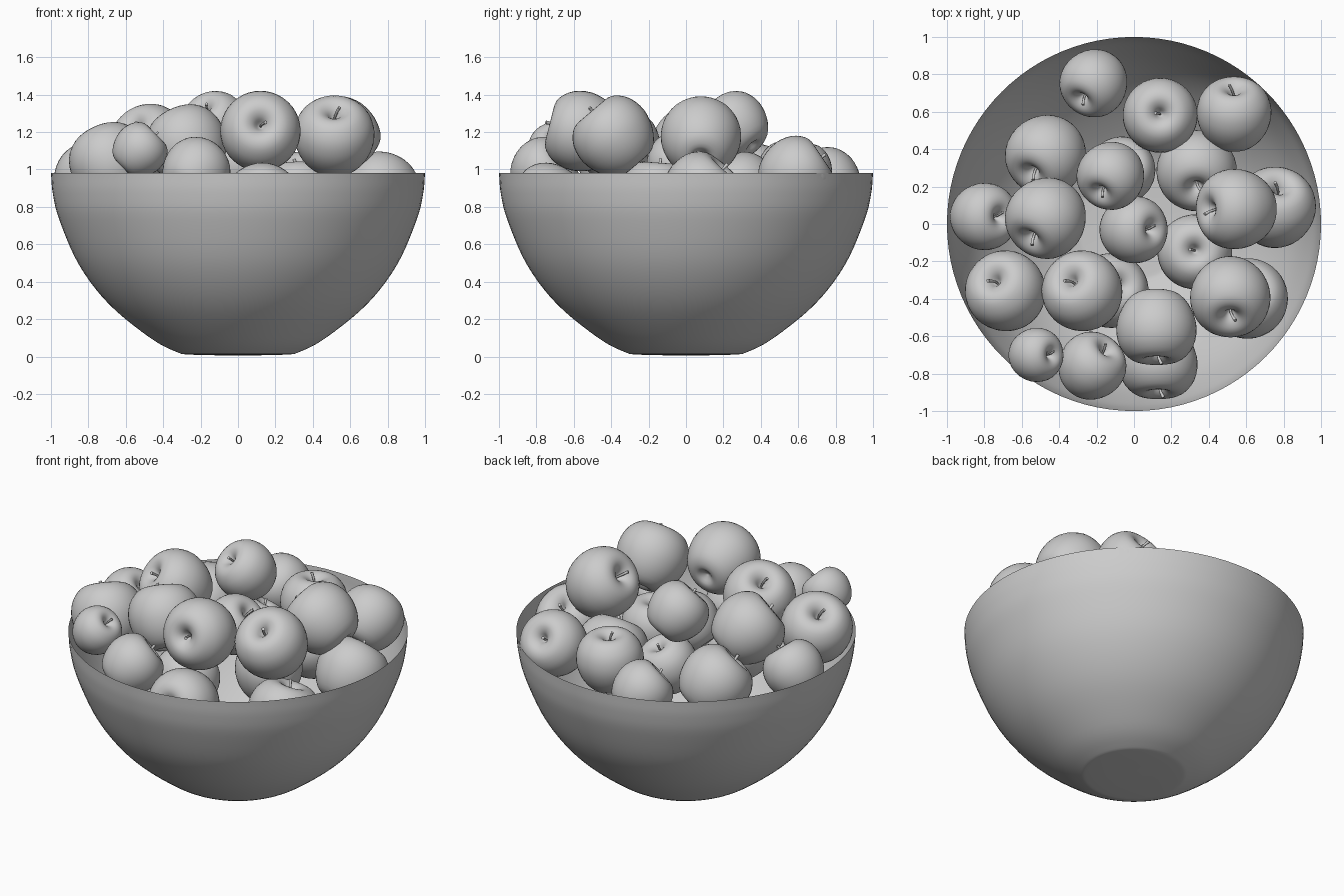
import bpy, math
from mathutils import Vector

if "Cube" in bpy.data.objects:
    bpy.data.objects.remove(bpy.data.objects["Cube"])

grey = bpy.data.materials.new("plain_grey")
grey.use_nodes = True
grey.diffuse_color = (0.6, 0.6, 0.6, 1)
grey.node_tree.nodes["Principled BSDF"].inputs["Base Color"].default_value = (0.6, 0.6, 0.6, 1)


def smooth_path(points, steps):
    """Catmull-Rom samples through a short list of (radius, height) points."""
    pts = [Vector(p) for p in points]
    ext = [2 * pts[0] - pts[1]] + pts + [2 * pts[-1] - pts[-2]]
    out = []
    for a, b, c, d in zip(ext, ext[1:], ext[2:], ext[3:]):
        for i in range(steps):
            t = i / steps
            out.append(0.5 * (2 * b + (c - a) * t + (2 * a - 5 * b + 4 * c - d) * t * t
                              + (3 * b - a - 3 * c + d) * t ** 3))
    return out + [pts[-1]]


def lathe(name, profile, sides):
    """Spin a profile around z; the first point and any zero radius become poles."""
    verts, faces, rings = [], [], []
    for r, z in profile:
        n = 1 if r < 1e-4 else sides
        rings.append([len(verts) + i for i in range(n)])
        verts += [(r * math.cos(math.tau * i / sides), r * math.sin(math.tau * i / sides), z)
                  for i in range(n)]
    for low, high in zip(rings, rings[1:]):
        for i in range(sides):
            j = (i + 1) % sides
            quad = [low[i % len(low)], low[j % len(low)], high[j % len(high)], high[i % len(high)]]
            faces.append(list(dict.fromkeys(quad)))
    mesh = bpy.data.meshes.new(name)
    mesh.from_pydata(verts, [], faces)
    mesh.shade_smooth()
    mesh.materials.append(grey)
    return mesh


def place(name, data):
    obj = bpy.data.objects.new(name, data)
    bpy.context.collection.objects.link(obj)
    return obj


# Bowl: open thin shell, round with a flattened foot
bowl_profile = [(0, 0.005), (0.25, 0.01), (0.33, 0.025), (0.47, 0.1), (0.69, 0.28),
                (0.85, 0.49), (0.955, 0.73), (0.99, 0.87), (1, 0.98)]
place("bowl", lathe("bowl", smooth_path(bowl_profile, 5), 96))

# Unit apple: dimpled at both ends, widest above the middle
apple_profile = [(0, -0.7), (0.12, -0.76), (0.32, -0.86), (0.62, -0.75), (0.88, -0.4), (1, 0.06),
                 (0.92, 0.5), (0.68, 0.8), (0.42, 0.88), (0.2, 0.78), (0.07, 0.6), (0, 0.55)]
apple_mesh = lathe("apple", smooth_path(apple_profile, 3), 40)

# Unit stem: short bent tapered tube
curve = bpy.data.curves.new("stem", "CURVE")
curve.dimensions = "3D"
curve.bevel_depth = 0.035
curve.bevel_resolution = 2
curve.use_fill_caps = True
spline = curve.splines.new("POLY")
spline.points.add(3)
for k, point in enumerate(spline.points):
    t = k / 3
    point.co = (0.13 * t * t, 0, 0.52 + 0.46 * t, 1)
    point.radius = 0.8 + 0.5 * t * t
curve.materials.append(grey)

# Apples: centre x, y, z, radius, sideways lean of the stem x, y
apples = [
    (-.21, .76, .93, .18, -.06, -.08), (.14, .58, .965, .2, 0, .01),
    (.535, .58, .97, .2, 0, .12), (-.465, .375, .91, .215, -.07, -.09),
    (-.12, .265, 1.23, .18, -.05, -.08), (-.07, .28, .88, .18, .03, .05),
    (.335, .295, .87, .215, 0, -.09), (.555, .08, 1.165, .215, -.13, 0),
    (.755, .08, .87, .215, .02, .1), (-.81, .04, .95, .18, .08, 0),
    (-.465, .04, 1.125, .215, -.075, -.1), (-.01, -.03, 1.02, .18, .09, 0),
    (.325, -.15, .86, .2, 0, .01), (-.68, -.365, 1.03, .215, -.06, .06),
    (-.27, -.365, 1.125, .215, -.06, .06), (-.13, -.36, .76, .2, .05, .03),
    (.515, -.38, 1.17, .215, 0, -.1), (.605, -.405, .75, .215, .02, .05),
    (.12, -.545, 1.2, .215, 0, -.15), (.13, -.73, .82, .21, 0, -.145),
    (-.53, -.70, 1.1, .145, .075, 0), (-.23, -.765, .985, .18, .07, .08),
]
for n, (x, y, z, r, lean_x, lean_y) in enumerate(apples, 1):
    lean = Vector((lean_x, lean_y)) / (0.72 * r)
    up = math.sqrt(max(0.05, 1 - lean.length_squared))
    turn = Vector((lean.x, lean.y, up)).to_track_quat("Z", "Y")
    for part, data in (("apple", apple_mesh), ("apple_stem", curve)):
        obj = place(f"{part}_{n}", data)
        obj.location = (x, y, z)
        obj.rotation_mode = "QUATERNION"
        obj.rotation_quaternion = turn
        obj.scale = (r, r, r)
